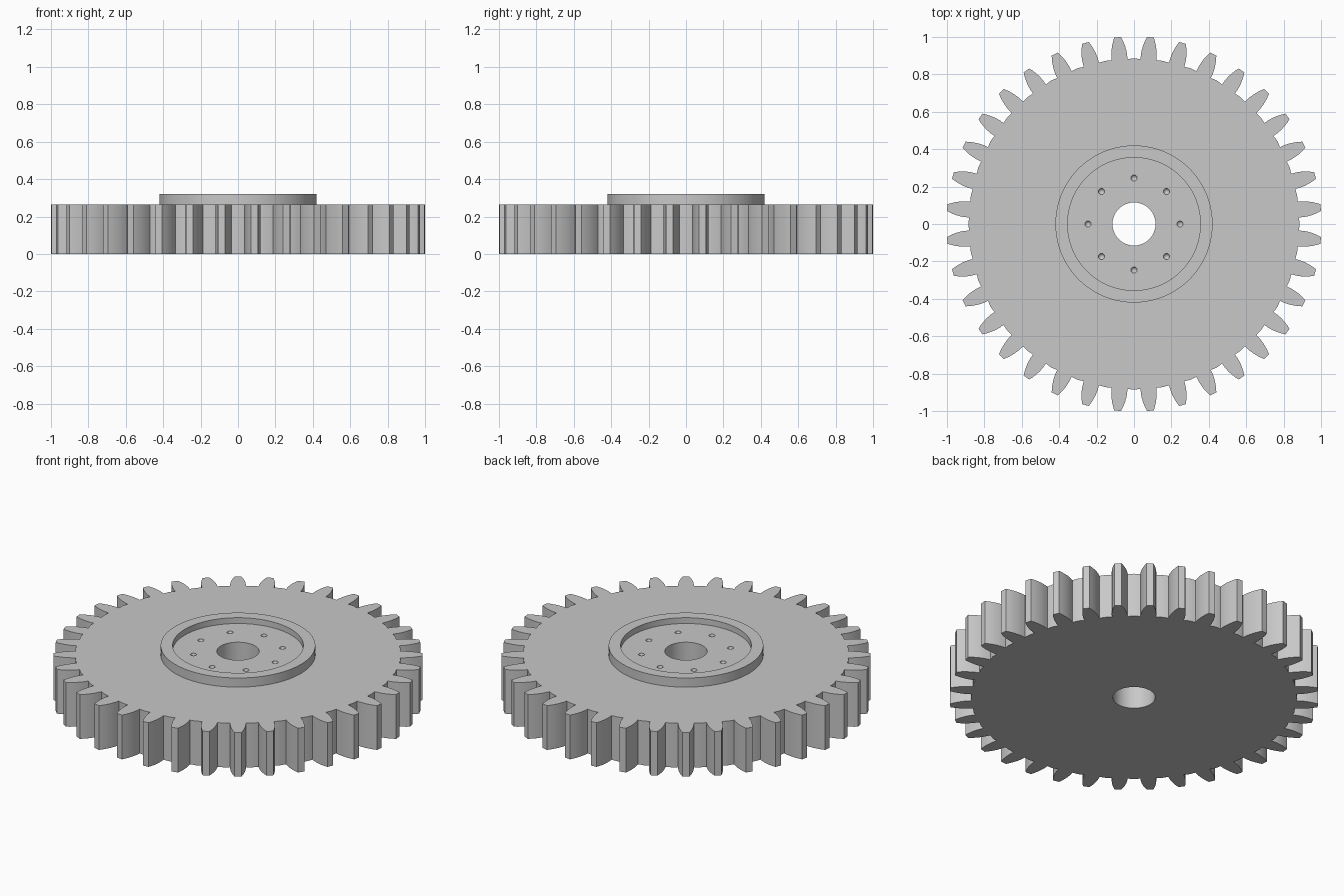
import bpy
import bmesh
from math import cos, sin, pi, radians

cube = bpy.data.objects.get("Cube")
if cube:
    bpy.data.objects.remove(cube, do_unlink=True)

TEETH = 36
PITCH = 360 / TEETH
BORE, DISH, FLANGE = 0.115, 0.355, 0.42
FACE_Z, FLOOR_Z, RIM_Z = 0.265, 0.285, 0.32

steel = bpy.data.materials.new("plain grey steel")
steel.use_nodes = True
grey = (0.58, 0.58, 0.58, 1)
steel.diffuse_color = grey
steel.node_tree.nodes["Principled BSDF"].inputs["Base Color"].default_value = grey

# Tooth flank: radius and half-angle in degrees, from root to tip
flank = [(0.882, 2.75), (0.91, 2.65), (0.935, 2.4), (0.96, 2.0),
         (0.982, 1.55), (1.0024, 1.05)]
tooth = [(r, -a) for r, a in flank] + [(r, a) for r, a in reversed(flank)]
tooth.append((0.886, PITCH / 2))  # middle of the gap

outline = [(r, radians((i + 0.5) * PITCH + a))
           for i in range(TEETH) for r, a in tooth]
angles = [a for _, a in outline]
toothed = [r for r, _ in outline]


def circle(radius):
    return [radius] * len(angles)


# Section of the wheel, walked from the bottom edge over the hub and down the bore
section = [(toothed, 0), (toothed, FACE_Z),
           (circle(FLANGE), FACE_Z), (circle(FLANGE), RIM_Z),
           (circle(DISH), RIM_Z), (circle(DISH), FLOOR_Z),
           (circle(BORE), FLOOR_Z), (circle(BORE), 0)]

bm = bmesh.new()
loops = [[bm.verts.new((r * cos(a), r * sin(a), z)) for r, a in zip(radii, angles)]
         for radii, z in section]
count = len(angles)
for k, low in enumerate(loops):
    high = loops[(k + 1) % len(loops)]
    for i in range(count):
        j = (i + 1) % count
        bm.faces.new((low[i], low[j], high[j], high[i]))
bmesh.ops.recalc_face_normals(bm, faces=bm.faces)
mesh = bpy.data.meshes.new("gear_wheel")
bm.to_mesh(mesh)
bm.free()
mesh.materials.append(steel)
gear = bpy.data.objects.new("gear_wheel", mesh)
bpy.context.collection.objects.link(gear)

# Eight small round-bottomed bolt dimples in the hub floor
bm = bmesh.new()
for i in range(8):
    a = i * pi / 4
    ball = bmesh.ops.create_uvsphere(bm, u_segments=20, v_segments=11, radius=0.017)
    bmesh.ops.translate(bm, verts=ball["verts"],
                        vec=(0.246 * cos(a), 0.246 * sin(a), FLOOR_Z))
cut_mesh = bpy.data.meshes.new("dimple_cutter")
bm.to_mesh(cut_mesh)
bm.free()
cut_mesh.materials.append(steel)
cutter = bpy.data.objects.new("dimple_cutter", cut_mesh)
bpy.context.collection.objects.link(cutter)
cutter.hide_render = True

cut = gear.modifiers.new("bolt dimples", "BOOLEAN")
cut.operation = "DIFFERENCE"
cut.solver = "EXACT"
cut.object = cutter

bpy.ops.object.select_all(action="DESELECT")
gear.select_set(True)
bpy.context.view_layer.objects.active = gear
bpy.ops.object.modifier_apply(modifier=cut.name)
bpy.data.objects.remove(cutter, do_unlink=True)
bpy.ops.object.shade_smooth_by_angle(angle=radians(25))
